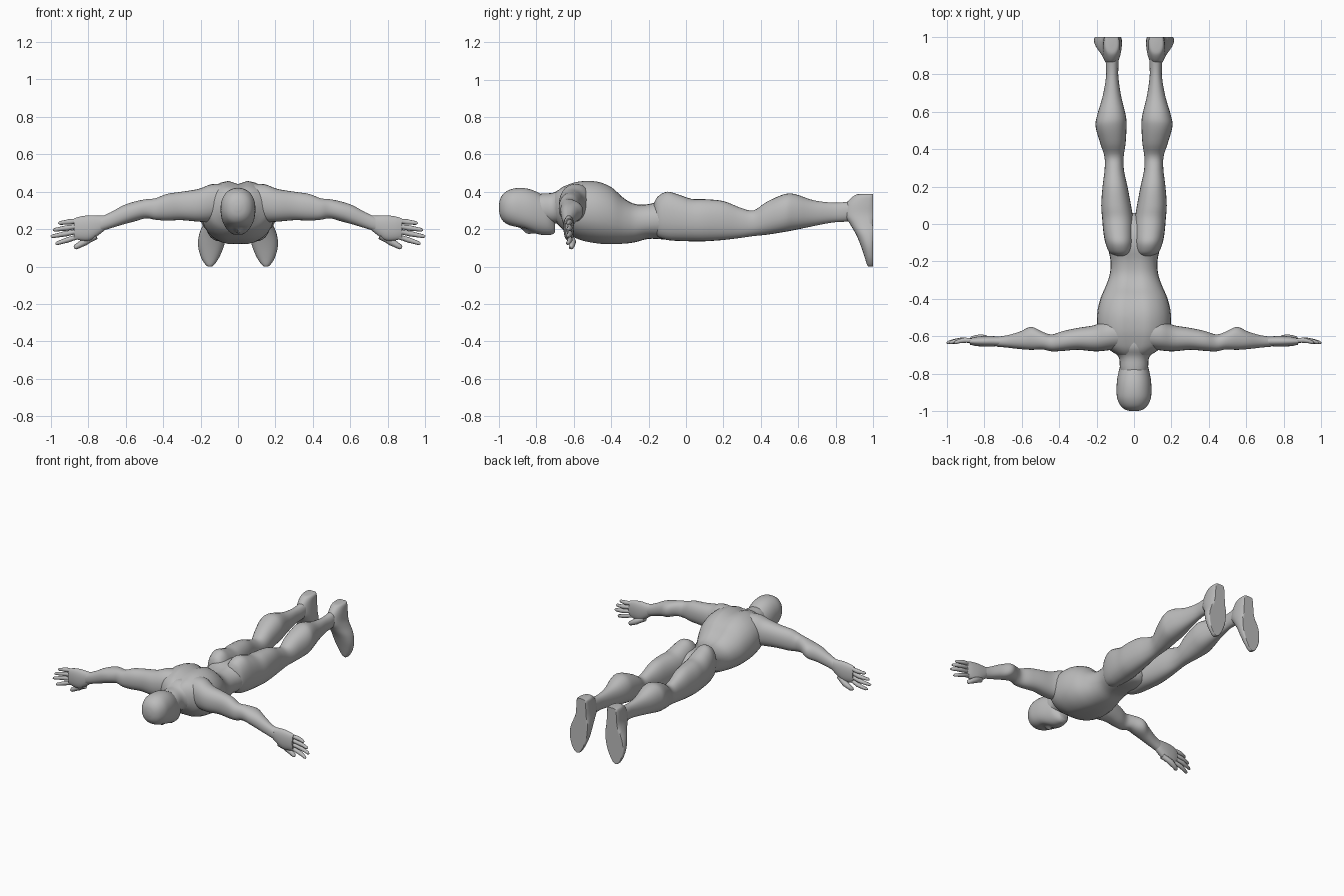
import bpy, bmesh, math
from mathutils import Vector

old = bpy.data.objects.get("Cube")
if old:
    bpy.data.objects.remove(old, do_unlink=True)

GREY = (0.5, 0.5, 0.5, 1)
clay = bpy.data.materials.new("plain grey")
clay.use_nodes = True
clay.diffuse_color = GREY
clay.node_tree.nodes["Principled BSDF"].inputs["Base Color"].default_value = GREY


def smooth_rows(rows, steps=4):
    """Catmull-Rom interpolation between section rows."""
    rows = [Vector(r) for r in rows]
    out = []
    for i in range(len(rows) - 1):
        a, b, c, d = (rows[min(max(j, 0), len(rows) - 1)] for j in range(i - 1, i + 3))
        for s in range(steps):
            t = s / steps
            out.append(b + (c - a) * t / 2 + (a * 2 - b * 5 + c * 4 - d) * t * t / 2
                       + (b * 3 - a - c * 3 + d) * t ** 3 / 2)
    return out + [rows[-1]]


def skin(name, rings, shape=None, side=1):
    """Join rings of points into a closed smooth surface."""
    bm = bmesh.new()
    loops = []
    for ring in rings:
        loop = []
        for p in ring:
            q = shape(Vector(p)) if shape else Vector(p)
            loop.append(bm.verts.new((q.x * side, q.y, q.z)))
        loops.append(loop)
    for a, b in zip(loops, loops[1:]):
        for i in range(len(a)):
            j = (i + 1) % len(a)
            bm.faces.new((a[i], a[j], b[j], b[i]))
    bm.faces.new(loops[0])
    bm.faces.new(loops[-1])
    bmesh.ops.recalc_face_normals(bm, faces=bm.faces)
    mesh = bpy.data.meshes.new(name)
    bm.to_mesh(mesh)
    bm.free()
    mesh.materials.append(clay)
    obj = bpy.data.objects.new(name, mesh)
    bpy.context.collection.objects.link(obj)
    bpy.ops.object.select_all(action="DESELECT")
    obj.select_set(True)
    bpy.context.view_layer.objects.active = obj
    bpy.ops.object.shade_smooth_by_angle(angle=math.radians(50))
    return obj


def loft(name, axis, rows, shape=None, side=1, power=2.2, count=28):
    """Rows are: station on the axis, then low and high of the two other axes."""
    others = [k for k in range(3) if k != axis]
    rings = []
    for t, a0, a1, b0, b1 in smooth_rows(rows):
        ring = []
        for i in range(count):
            ang = math.tau * i / count
            c, s = math.cos(ang), math.sin(ang)
            u = math.copysign(abs(c) ** (2 / power), c)
            v = math.copysign(abs(s) ** (2 / power), s)
            p = [t] * 3
            p[others[0]] = (a0 + a1 + (a1 - a0) * u) / 2
            p[others[1]] = (b0 + b1 + (b1 - b0) * v) / 2
            ring.append(p)
        rings.append(ring)
    return skin(name, rings, shape, side)


def finger(name, root, tip, r, side):
    """Tapered finger with a slight bend and knuckle."""
    root, tip = Vector(root), Vector(tip)
    d = (tip - root).normalized()
    u = d.cross(Vector((0, 1, 0))).normalized()
    v = d.cross(u)
    rings = []
    for t, k in ((0, 1), (.3, .9), (.5, 1), (.75, .8), (.93, .7), (1, .3)):
        c = root.lerp(tip, t) + Vector((0, .012 * math.sin(t * math.pi), 0))
        rings.append([c + (u * math.cos(a) + v * math.sin(a)) * r * k
                      for a in (math.tau * i / 10 for i in range(10))])
    skin(name, rings, side=side)


def bump(x, width):
    return math.exp(-(x / width) ** 2)


# Torso with spine furrow and breastbone furrow
def torso_shape(p):
    upper = min(max((p.z - .28) / .1, 0), 1)
    lower = min(max((.22 - p.z) / .06, 0), 1)
    p.z -= .022 * upper * bump(p.x, .03)
    p.z += .012 * lower * bump(p.x, .03) * bump(p.y + .48, .12)
    return p


def symmetric(rows):
    return [(t, -w, w, lo, hi) for t, w, lo, hi in rows]


loft("torso", 1, symmetric([
    (-.71, .07, .25, .39), (-.68, .12, .22, .42), (-.64, .17, .18, .44),
    (-.57, .195, .14, .46), (-.48, .197, .12, .46), (-.4, .18, .115, .43),
    (-.33, .15, .12, .37), (-.27, .13, .13, .34), (-.2, .125, .148, .34),
    (-.12, .14, .145, .36), (-.04, .145, .14, .35), (.03, .1, .15, .3),
    (.06, .03, .18, .25)]), torso_shape)

# Neck
loft("neck", 1, symmetric([
    (-.84, .06, .24, .38), (-.77, .075, .23, .39), (-.71, .082, .23, .395),
    (-.66, .13, .23, .42), (-.6, .13, .24, .42)]))


# Head with a hollow face, brow and nose
def head_shape(p):
    if p.z < .26:
        depth = min((.26 - p.z) / .04, 1)
        hollow = bump(p.x, .05) * bump(p.y + .86, .055)
        nose = bump(p.x, .014) * bump(p.y + .85, .03)
        p.z += depth * (.025 * hollow - .028 * nose)
    return p


loft("head", 1, symmetric([
    (-1, .015, .3, .33), (-.992, .045, .265, .365), (-.97, .072, .235, .395),
    (-.93, .09, .212, .415), (-.88, .093, .19, .42), (-.83, .09, .175, .412),
    (-.78, .08, .168, .39), (-.74, .068, .168, .36), (-.715, .05, .172, .31),
    (-.7, .03, .185, .24)]), head_shape, count=40)


# The sole is cut flat
def flat_sole(p):
    p.y = min(p.y, 1)
    return p


# Arms, hands, legs and feet on both sides
for label, side in (("left", 1), ("right", -1)):
    loft(label + "_arm", 0, [
        (.05, -.66, -.5, .27, .44), (.14, -.675, -.51, .24, .44),
        (.21, -.68, -.54, .24, .415), (.3, -.672, -.555, .248, .4),
        (.38, -.678, -.572, .246, .388), (.44, -.68, -.59, .25, .365),
        (.49, -.67, -.575, .258, .36), (.55, -.672, -.55, .242, .348),
        (.61, -.668, -.575, .226, .328), (.68, -.66, -.595, .205, .29),
        (.735, -.655, -.602, .188, .265)], side=side)
    loft(label + "_palm", 0, [
        (.7, -.65, -.605, .205, .275), (.74, -.653, -.6, .172, .272),
        (.79, -.655, -.598, .14, .274), (.84, -.652, -.602, .14, .268),
        (.875, -.645, -.61, .15, .258)], side=side)
    digits = (("little", .245, .96, .232), ("ring", .217, .988, .195),
              ("middle", .19, 1, .16), ("index", .163, .975, .122))
    for word, z, tip_x, tip_z in digits:
        finger(f"{label}_{word}_finger", (.845, -.63, z), (tip_x, -.635, tip_z), .0145, side)
    finger(label + "_thumb", (.76, -.625, .165), (.875, -.615, .1), .02, side)

    loft(label + "_leg", 1, [
        (-.17, .03, .1, .2, .34), (-.15, .01, .133, .16, .375),
        (-.1, .002, .153, .142, .4), (-.04, .002, .164, .137, .385),
        (.03, .005, .17, .135, .362), (.1, .016, .175, .135, .36),
        (.2, .035, .168, .142, .35), (.29, .054, .157, .153, .315),
        (.36, .055, .158, .163, .3), (.43, .045, .18, .17, .345),
        (.52, .04, .205, .184, .385), (.58, .044, .197, .195, .388),
        (.68, .068, .168, .216, .355), (.78, .083, .15, .235, .342),
        (.85, .083, .15, .24, .345), (.93, .08, .15, .25, .36)], side=side)
    loft(label + "_foot", 2, [
        (.388, .1, .14, .93, 1.02), (.38, .08, .158, .9, 1.03),
        (.34, .075, .165, .86, 1.04), (.28, .07, .17, .845, 1.04),
        (.23, .065, .185, .875, 1.04), (.17, .065, .208, .91, 1.04),
        (.11, .075, .213, .935, 1.03), (.05, .1, .198, .955, 1.02),
        (.012, .125, .175, .967, 1.01), (0, .14, .16, .975, 1)],
         flat_sole, side)
